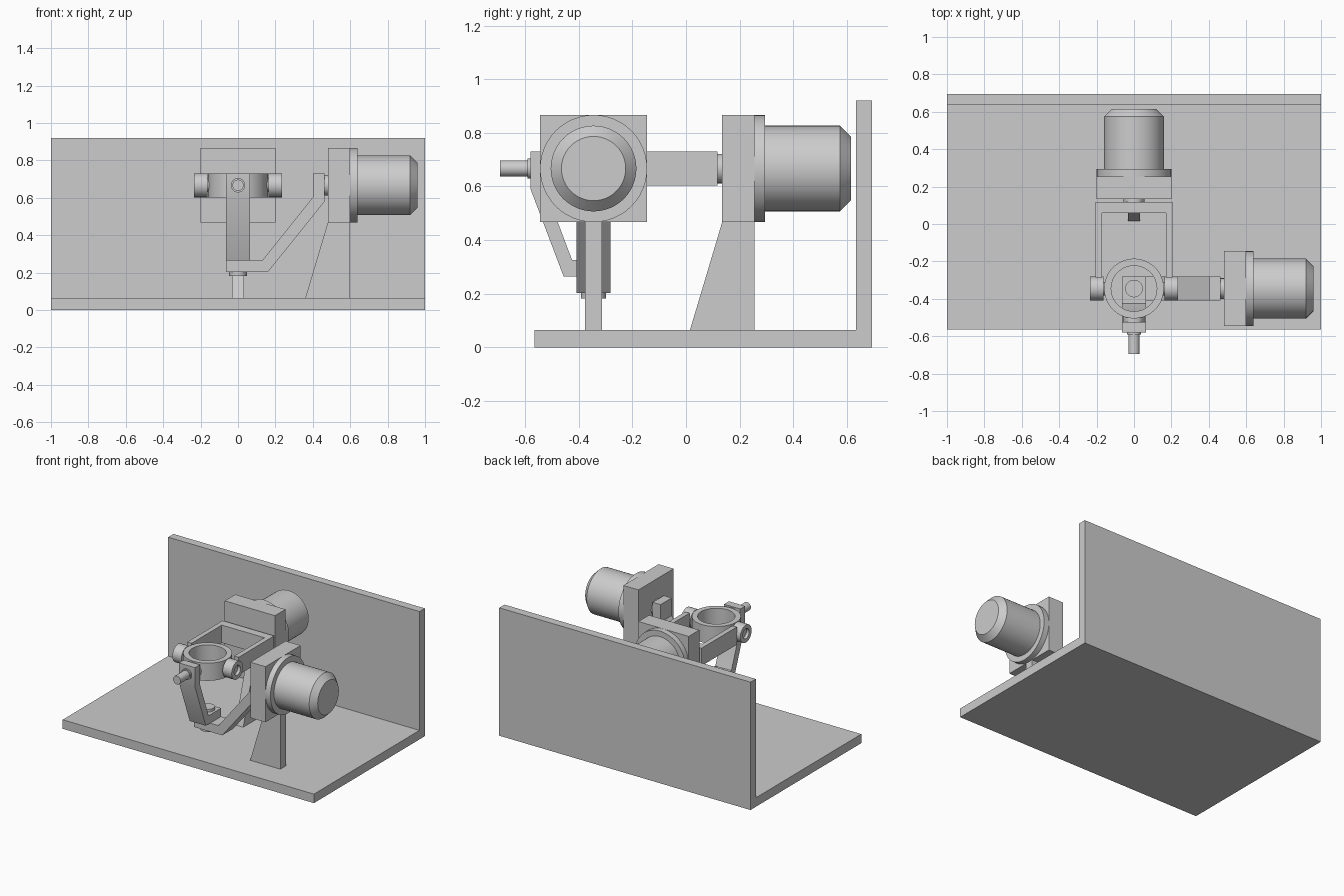
import bpy, bmesh, math
from mathutils import Matrix, Vector

cube = bpy.data.objects.get("Cube")
if cube:
    bpy.data.objects.remove(cube, do_unlink=True)

grey = bpy.data.materials.new("light_grey")
grey.use_nodes = True
grey.diffuse_color = (0.604, 0.604, 0.604, 1)
grey.node_tree.nodes["Principled BSDF"].inputs["Base Color"].default_value = grey.diffuse_color

# Pivot centre shared by all shafts
PY, PZ = -0.345, 0.667
# Rotations that take local z to a world axis
AIM = {"x": Matrix.Rotation(math.pi / 2, 4, "Y"),
       "y": Matrix.Rotation(-math.pi / 2, 4, "X"),
       "z": Matrix.Identity(4)}


def finish(name, bm):
    bmesh.ops.remove_doubles(bm, verts=bm.verts, dist=1e-5)
    bmesh.ops.recalc_face_normals(bm, faces=bm.faces)
    mesh = bpy.data.meshes.new(name)
    bm.to_mesh(mesh)
    bm.free()
    mesh.materials.append(grey)
    for p in mesh.polygons:
        p.use_smooth = True
    mesh.set_sharp_from_angle(angle=math.radians(30))
    ob = bpy.data.objects.new(name, mesh)
    bpy.context.collection.objects.link(ob)
    return ob


def prism(name, axis, lo, hi, pts):
    """Extrude a 2D outline along an axis from lo to hi."""
    place = {"x": lambda a, b: (lo, a, b),
             "y": lambda a, b: (a, lo, b),
             "z": lambda a, b: (a, b, lo)}[axis]
    bm = bmesh.new()
    face = bm.faces.new([bm.verts.new(place(a, b)) for a, b in pts])
    out = bmesh.ops.extrude_face_region(bm, geom=[face])
    step = Vector([(hi - lo) * (axis == k) for k in "xyz"])
    bmesh.ops.translate(bm, vec=step,
                        verts=[v for v in out["geom"] if isinstance(v, bmesh.types.BMVert)])
    return finish(name, bm)


def box(name, x, y, z):
    return prism(name, "z", *z, [(x[0], y[0]), (x[1], y[0]), (x[1], y[1]), (x[0], y[1])])


def lathe(name, axis, centre, profile):
    """Revolve (position, radius) points around an axis."""
    bm = bmesh.new()
    vs = [bm.verts.new((r, 0, t)) for t, r in profile]
    es = [bm.edges.new(pair) for pair in zip(vs, vs[1:])]
    bmesh.ops.spin(bm, geom=vs + es, cent=(0, 0, 0), axis=(0, 0, 1),
                   angle=math.tau, steps=48, use_duplicate=False)
    bm.transform(Matrix.Translation(centre) @ AIM[axis])
    return finish(name, bm)


def disc(name, axis, centre, lo, hi, r):
    return lathe(name, axis, centre, [(lo, 0), (lo, r), (hi, r), (hi, 0)])


def tube(name, axis, centre, lo, hi, r, hole):
    return lathe(name, axis, centre,
                 [(lo, hole), (lo, r), (hi, r), (hi, hole), (lo, hole)])


# Base and back wall
box("base_plate", (-1, 1), (-0.565, 0.695), (0, 0.065))
box("back_wall", (-1, 1), (0.635, 0.695), (0.065, 0.92))


# Motors: mounting plate, flange and chamfered body, bearing and tapered stand
def motor(side, axis, start, mid, centre):
    a, b = start, start + 0.12
    span = (mid - 0.2, mid + 0.2)
    x, y = ((a, b), span) if axis == "x" else (span, (a, b))
    box(side + "_motor_plate", x, y, (0.467, 0.867))
    lathe(side + "_motor_body", axis, centre,
          [(b, 0), (b, 0.2), (b + 0.04, 0.2), (b + 0.04, 0.16),
           (b + 0.32, 0.16), (b + 0.36, 0.12), (b + 0.36, 0)])
    disc(side + "_motor_bearing", axis, centre, a - 0.025, a, 0.055)
    prism(side + "_motor_stand", "y" if axis == "x" else "x", mid - 0.031, mid + 0.031,
          [(a - 0.12, 0.065), (b, 0.065), (b, 0.467), (a, 0.467)])


motor("left", "x", 0.48, PY, (0, PY, PZ))
motor("back", "y", 0.135, 0, (0, 0, PZ))

# Fork driven by the back motor
prism("fork", "z", 0.603, 0.73,
      [(-0.205, 0.118), (-0.205, PY + 0.06), (-0.17, PY + 0.06), (-0.17, 0.058),
       (0.17, 0.058), (0.17, PY + 0.06), (0.205, PY + 0.06), (0.205, 0.118)])

# Fork end bosses with recessed pins
for side, s in (("left", 1), ("right", -1)):
    at = (0.2 * s, PY, PZ)
    tube(side + "_fork_boss", "x", at, -0.036, 0.036, 0.064, 0.035)
    disc(side + "_fork_pin", "x", (0.18 * s, PY, PZ), -0.035, 0.035, 0.036)

# Central ring
tube("centre_ring", "z", (0, PY, 0), 0.603, 0.73, 0.16, 0.122)

# Elbow arm driven by the left motor
prism("side_arm", "y", PY - 0.063, PY + 0.063,
      [(0.463, 0.73), (0.4, 0.73), (0.4, 0.603), (0.13, 0.265), (-0.064, 0.265),
       (-0.064, 0.203), (0.16, 0.203), (0.463, 0.58)])

# Front arm resting on the elbow arm
prism("front_arm", "x", -0.064, 0.064,
      [(-0.58, 0.73), (-0.525, 0.73), (-0.525, 0.59), (-0.425, 0.325), (PY + 0.063, 0.325),
       (PY + 0.063, 0.265), (-0.457, 0.265), (-0.58, 0.59)])
disc("front_arm_bearing", "y", (0, 0, PZ), -0.53, -0.495, 0.055)

# Lower pivot between the two arms
disc("lower_pivot", "z", (0, PY, 0), 0.182, 0.345, 0.047)

# Handle pin
disc("handle_collar", "y", (0, 0, PZ), -0.592, -0.57, 0.038)
disc("handle_pin", "y", (0, 0, PZ), -0.695, -0.57, 0.03)
